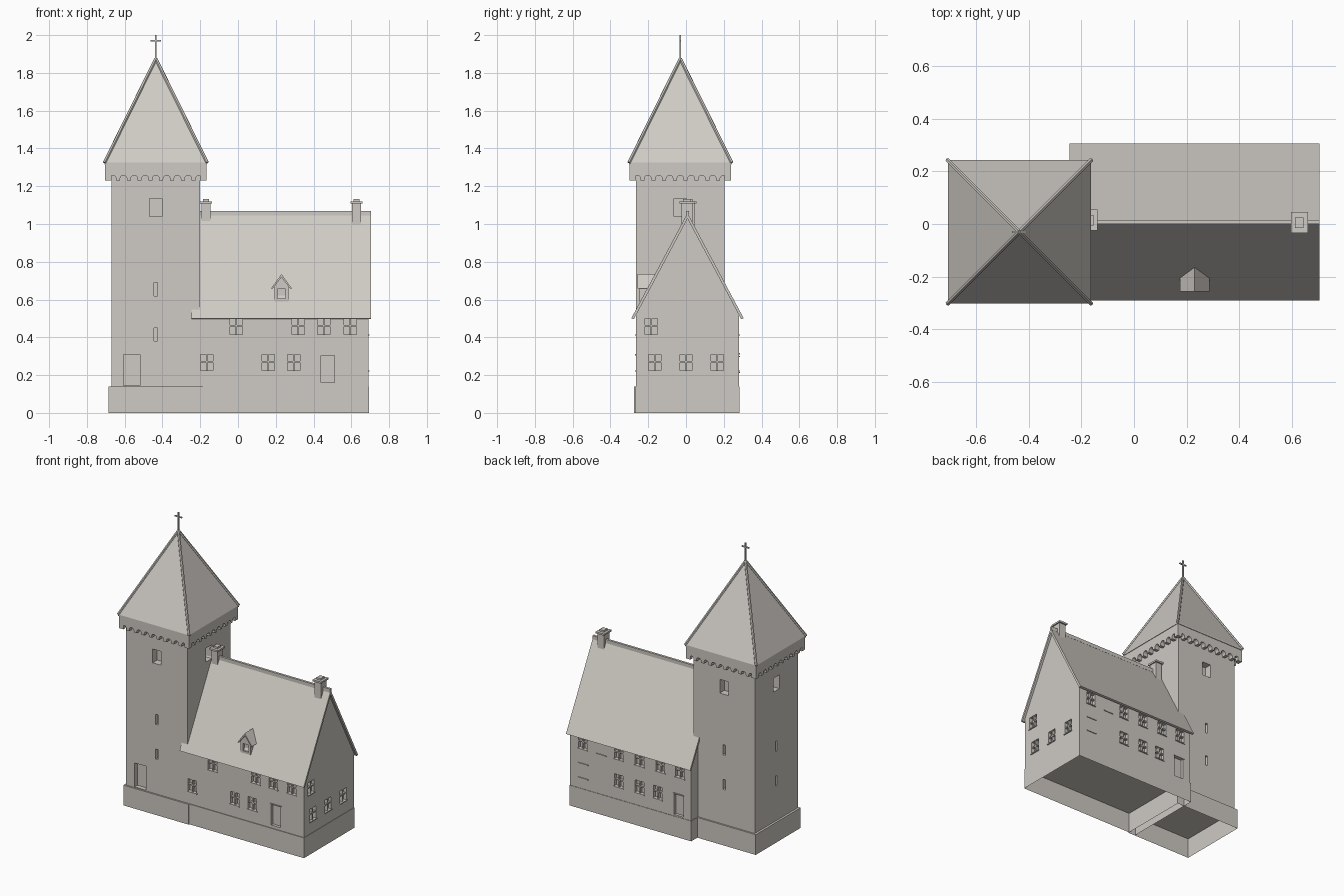
import bpy, bmesh, math
from mathutils import Matrix, Vector

if "Cube" in bpy.data.objects:
    bpy.data.objects.remove(bpy.data.objects["Cube"], do_unlink=True)

stone = bpy.data.materials.new("warm_grey_stone")
stone.use_nodes = True
stone.diffuse_color = (0.62, 0.59, 0.55, 1)
stone.node_tree.nodes["Principled BSDF"].inputs["Base Color"].default_value = (0.62, 0.59, 0.55, 1)


def finish(name, bm):
    bmesh.ops.recalc_face_normals(bm, faces=bm.faces)
    mesh = bpy.data.meshes.new(name)
    bm.to_mesh(mesh)
    bm.free()
    mesh.materials.append(stone)
    ob = bpy.data.objects.new(name, mesh)
    bpy.context.scene.collection.objects.link(ob)
    return ob


def add_box(bm, lo, hi):
    lo, hi = Vector(lo), Vector(hi)
    m = Matrix.Translation((lo + hi) / 2) @ Matrix.Diagonal((hi - lo).to_4d())
    bmesh.ops.create_cube(bm, size=1, matrix=m)


def box(name, lo, hi, open_bottom=False):
    bm = bmesh.new()
    add_box(bm, lo, hi)
    if open_bottom:
        low = min(bm.faces, key=lambda f: f.calc_center_median().z)
        bmesh.ops.delete(bm, geom=[low], context="FACES_ONLY")
    return finish(name, bm)


def add_prism(bm, points, extrude):
    face = bm.faces.new([bm.verts.new(p) for p in points])
    ext = bmesh.ops.extrude_face_region(bm, geom=[face], use_keep_orig=True)
    moved = [g for g in ext["geom"] if isinstance(g, bmesh.types.BMVert)]
    bmesh.ops.translate(bm, verts=moved, vec=extrude)


def prism(name, points, extrude):
    bm = bmesh.new()
    add_prism(bm, points, extrude)
    return finish(name, bm)


def cut(target, bm):
    cutter = finish("cutter", bm)
    mod = target.modifiers.new("openings", "BOOLEAN")
    mod.operation, mod.solver, mod.object = "DIFFERENCE", "EXACT", cutter
    bpy.context.view_layer.objects.active = target
    bpy.ops.object.modifier_apply(modifier=mod.name)
    bpy.data.objects.remove(cutter, do_unlink=True)


# Box on a wall: u runs along the wall, a..b is measured outwards from it
def wall_box(bm, axis, sign, plane, u0, u1, z0, z1, a, b):
    p, q = sorted((plane + sign * a, plane + sign * b))
    if axis == "y":
        add_box(bm, (u0, p, z0), (u1, q, z1))
    else:
        add_box(bm, (p, u0, z0), (q, u1, z1))


# Tower
TX, TY, TW = -0.435, -0.03, 0.235
box("tower_plinth", (TX - 0.25, TY - 0.246, 0), (TX + 0.25, TY + 0.246, 0.14), True)
tower = box("tower_wall", (TX - TW, TY - TW, 0.14), (TX + TW, TY + TW, 1.32))
holes, trim = bmesh.new(), bmesh.new()
for axis, sign, c, plane in (("y", -1, TX, TY - TW), ("y", 1, TX, TY + TW),
                             ("x", -1, TY, TX - TW), ("x", 1, TY, TX + TW)):
    wall_box(holes, axis, sign, plane, c - 0.033, c + 0.033, 1.04, 1.135, -0.05, 0.02)
    if (axis, sign) != ("x", 1):
        for z in (0.38, 0.62):
            wall_box(holes, axis, sign, plane, c - 0.01, c + 0.01, z, z + 0.07, -0.04, 0.02)
wall_box(holes, "y", -1, TY - TW, -0.605, -0.52, 0.145, 0.31, -0.03, 0.02)
cut(tower, holes)

# Arched corbel course under the tower roof
bm = bmesh.new()
HALF, GAPS, R = 0.268, 9, 0.018
pitch = (2 * HALF - 0.022) / GAPS
for turn in range(4):
    outline = [(-HALF, 1.32), (-HALF, 1.23)]
    for i in range(GAPS):
        mid = -HALF + 0.011 + pitch * (i + 0.5)
        outline.append((mid - R, 1.23))
        for k in range(7):
            ang = math.pi * (1 - k / 6)
            outline.append((mid + R * math.cos(ang), 1.24 + R * math.sin(ang)))
        outline.append((mid + R, 1.23))
    outline += [(HALF, 1.23), (HALF, 1.32)]
    rot = Matrix.Rotation(turn * math.pi / 2, 3, "Z")
    centre = Vector((TX, TY, 0))
    add_prism(bm, [centre + rot @ Vector((u, -HALF, z)) for u, z in outline],
              rot @ Vector((0, 0.034, 0)))
finish("tower_corbels", bm)

# Tower roof with hip ribs
E, APEX = 0.272, Vector((TX, TY, 1.875))
box("tower_eave", (TX - E, TY - E, 1.315), (TX + E, TY + E, 1.325))
bm = bmesh.new()
corners = [Vector((TX + sx * E, TY + sy * E, 1.325)) for sx, sy in ((-1, -1), (1, -1), (1, 1), (-1, 1))]
base = [bm.verts.new(c) for c in corners]
tip = bm.verts.new(APEX)
bm.faces.new(base)
for i in range(4):
    bm.faces.new((base[i], base[(i + 1) % 4], tip))
finish("tower_roof", bm)
bm = bmesh.new()
for c in corners:
    d = APEX - c
    m = Matrix.Translation((APEX + c) / 2) @ d.to_track_quat("Z", "Y").to_matrix().to_4x4()
    bmesh.ops.create_cone(bm, cap_ends=True, segments=6, radius1=0.009, radius2=0.009,
                          depth=d.length, matrix=m)
finish("tower_roof_ribs", bm)

# Cross on top
bm = bmesh.new()
add_box(bm, (TX - 0.004, TY - 0.004, 1.86), (TX + 0.004, TY + 0.004, 2.0))
add_box(bm, (TX - 0.028, TY - 0.004, 1.966), (TX + 0.028, TY + 0.004, 1.974))
finish("roof_cross", bm)

# House body and plinth
X0, X1, Y0, Y1, YC = -0.235, 0.69, -0.264, 0.28, 0.008
box("house_plinth", (X0 - 0.003, Y0 - 0.005, 0), (X1 + 0.003, Y1 + 0.003, 0.14), True)
gable = [(Y0, 0.14), (Y1, 0.14), (Y1, 0.52), (YC, 1.035), (Y0, 0.52)]
house = prism("house_wall", [(X0, y, z) for y, z in gable], (X1 - X0, 0, 0))

# House windows and doors
front, back, side = ("y", -1, Y0), ("y", 1, Y1), ("x", 1, X1)
UP, LOW = 0.415, 0.225
rows = [(front, UP, (-0.01, 0.32, 0.455, 0.595)), (front, LOW, (-0.165, 0.16, 0.295)),
        (back, UP, (0.595, 0.32, 0.16, 0.0, -0.15)), (back, LOW, (0.32, 0.16, 0.02)),
        (side, UP, (-0.185,)), (side, LOW, (-0.165, 0.0, 0.165))]
holes = bmesh.new()
for wall, z, centres in rows:
    for c in centres:
        wall_box(holes, *wall, c - 0.033, c + 0.033, z, z + 0.085, -0.022, 0.02)
        wall_box(trim, *wall, c - 0.004, c + 0.004, z, z + 0.085, -0.024, -0.004)
        wall_box(trim, *wall, c - 0.034, c + 0.034, z + 0.043, z + 0.051, -0.024, -0.004)
        wall_box(trim, *wall, c - 0.038, c + 0.038, z - 0.006, z, -0.01, 0.006)
for wall, c, z in ((front, 0.475, 0.16), (back, -0.14, 0.15)):
    wall_box(holes, *wall, c - 0.036, c + 0.036, z, z + 0.145, -0.02, 0.02)
    wall_box(trim, *wall, c - 0.042, c + 0.042, z + 0.145, z + 0.151, -0.01, 0.006)
for c, z in ((0.59, 0.31), (0.59, 0.21), (0.45, 0.41)):
    wall_box(trim, *back, c - 0.038, c + 0.038, z, z + 0.006, -0.01, 0.006)
cut(house, holes)
finish("window_bars_and_sills", trim)

# House roof and ridge
EZ, RZ, TH = 0.5, 1.058, 0.03
run = 0.298
chevron = [(YC - run, EZ), (YC, RZ), (YC + run, EZ), (YC + run - 0.014, EZ - 0.004),
           (YC, RZ - TH), (YC - run + 0.014, EZ - 0.004)]
prism("house_roof", [(-0.245, y, z) for y, z in chevron], (0.95, 0, 0))
box("roof_ridge", (-0.2, YC - 0.008, 1.045), (0.705, YC + 0.008, 1.07))

# Chimneys
for name, x, y in (("inner_chimney", -0.17, 0.015), ("outer_chimney", 0.628, 0.005)):
    bm = bmesh.new()
    add_box(bm, (x - 0.024, y - 0.03, 0.98), (x + 0.024, y + 0.03, 1.113))
    add_box(bm, (x - 0.032, y - 0.04, 1.108), (x + 0.032, y + 0.04, 1.12))
    add_box(bm, (x - 0.016, y - 0.02, 1.12), (x + 0.016, y + 0.02, 1.132))
    finish(name, bm)

# Dormer
DX = 0.23
body = [(-0.038, 0.59), (0.038, 0.59), (0.038, 0.68), (0, 0.72), (-0.038, 0.68)]
dormer = prism("dormer_wall", [(DX + u, -0.245, z) for u, z in body], (0, 0.09, 0))
holes = bmesh.new()
add_box(holes, (DX - 0.022, -0.27, 0.605), (DX + 0.022, -0.225, 0.655))
cut(dormer, holes)
hood = [(-0.056, 0.658), (0, 0.735), (0.056, 0.658), (0.046, 0.658), (0, 0.718), (-0.046, 0.658)]
prism("dormer_roof", [(DX + u, -0.256, z) for u, z in hood], (0, 0.1, 0))
